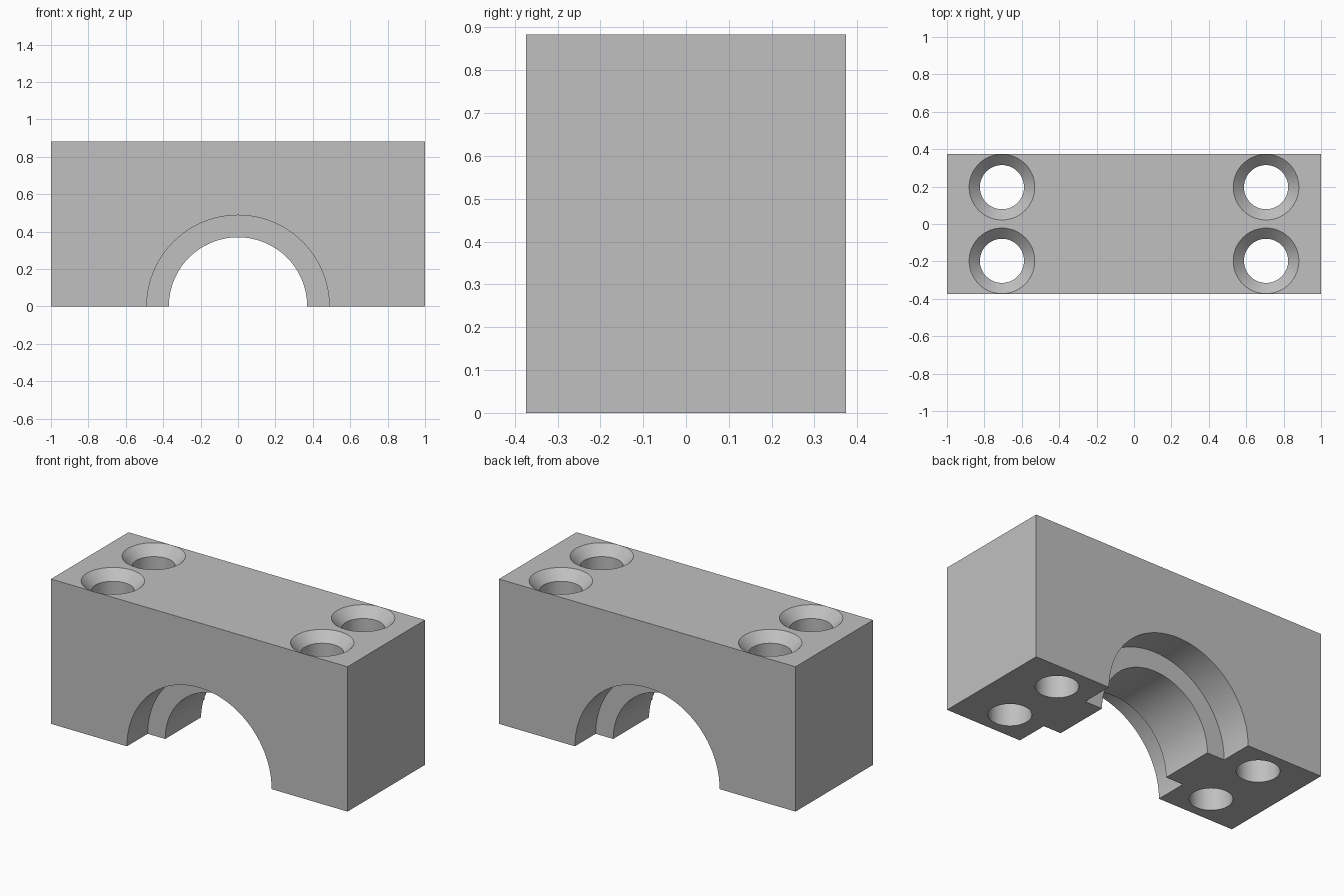
import bpy, bmesh, math
from mathutils import Matrix

if "Cube" in bpy.data.objects:
    bpy.data.objects.remove(bpy.data.objects["Cube"], do_unlink=True)

WIDTH, DEPTH, HEIGHT = 2.0, 0.746, 0.883
BORE_R, RIB_R, RIB_HALF = 0.488, 0.37, 0.173
HOLE_X, HOLE_Y, HOLE_R, SINK_R = 0.706, 0.197, 0.118, 0.1755
SINK_DEPTH = SINK_R - HOLE_R

grey = bpy.data.materials.new("plain grey")
grey.use_nodes = True
colour = (0.527, 0.527, 0.527, 1)
grey.diffuse_color = colour
grey.node_tree.nodes["Principled BSDF"].inputs["Base Color"].default_value = colour


def add_object(name, bm, matrix=Matrix()):
    bmesh.ops.recalc_face_normals(bm, faces=bm.faces)
    mesh = bpy.data.meshes.new(name)
    bm.to_mesh(mesh)
    bm.free()
    mesh.materials.append(grey)
    obj = bpy.data.objects.new(name, mesh)
    obj.matrix_world = matrix
    bpy.context.collection.objects.link(obj)
    return obj


def turned_solid(name, profile, segments, matrix):
    """Closed solid of revolution about z from (radius, height) pairs."""
    bm = bmesh.new()
    rings = []
    for r, h in profile:
        angles = [math.tau * i / segments for i in range(segments)]
        rings.append([bm.verts.new((r * math.cos(a), r * math.sin(a), h)) for a in angles])
    for low, high in zip(rings, rings[1:]):
        for i in range(segments):
            j = (i + 1) % segments
            bm.faces.new((low[i], low[j], high[j], high[i]))
    bm.faces.new(rings[0])
    bm.faces.new(rings[-1])
    return add_object(name, bm, matrix)


# Solid block
bm = bmesh.new()
bmesh.ops.create_cube(bm, size=1)
bmesh.ops.scale(bm, vec=(WIDTH, DEPTH, HEIGHT), verts=bm.verts)
bmesh.ops.translate(bm, vec=(0, 0, HEIGHT / 2), verts=bm.verts)
block = add_object("bearing_cap", bm)

# Stepped bore through the underside, leaving a central rib
bore_profile = [(BORE_R, -DEPTH), (BORE_R, -RIB_HALF), (RIB_R, -RIB_HALF),
                (RIB_R, RIB_HALF), (BORE_R, RIB_HALF), (BORE_R, DEPTH)]
cutters = [turned_solid("bore_cutter", bore_profile, 96,
                        Matrix.Rotation(math.pi / 2, 4, "X"))]

# Four countersunk bolt holes
hole_profile = [(HOLE_R, -0.1), (HOLE_R, HEIGHT - SINK_DEPTH),
                (SINK_R, HEIGHT), (SINK_R, HEIGHT + 0.1)]
for sx in (-1, 1):
    for sy in (-1, 1):
        cutters.append(turned_solid("bolt_hole_cutter", hole_profile, 64,
                                    Matrix.Translation((sx * HOLE_X, sy * HOLE_Y, 0))))

# Cut the openings and discard the cutters
bpy.context.view_layer.objects.active = block
for cutter in cutters:
    cutter.hide_render = True
    mod = block.modifiers.new("cut", "BOOLEAN")
    mod.operation = "DIFFERENCE"
    mod.solver = "EXACT"
    mod.object = cutter
    bpy.context.view_layer.update()
    bpy.ops.object.modifier_apply(modifier=mod.name)
    bpy.data.objects.remove(cutter, do_unlink=True)

# Smooth bores with crisp edges
for obj in bpy.context.selected_objects:
    obj.select_set(False)
block.select_set(True)
bpy.ops.object.shade_smooth_by_angle(angle=math.radians(30))
